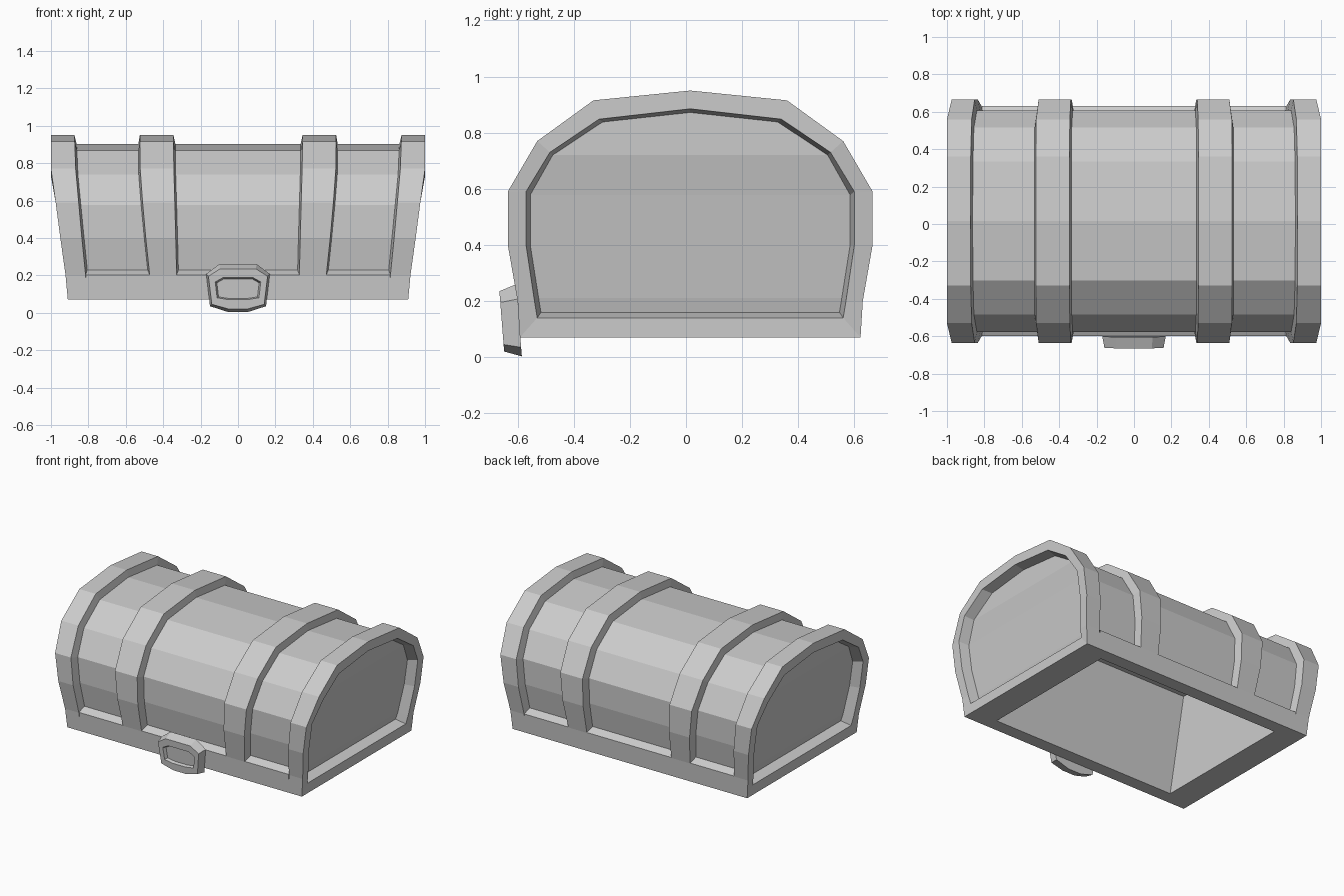
import bpy, bmesh

if "Cube" in bpy.data.objects:
    bpy.data.objects.remove(bpy.data.objects["Cube"])

CY = 0.015  # the arch is centred slightly behind the origin
# half profiles: (half width, z) from bottom edge to crown
OUTER = [(.607, .07), (.615, .2), (.65, .4), (.65, .59), (.545, .77), (.345, .915), (0, .95)]
PANEL = [(.55, .07), (.56, .2), (.592, .4), (.592, .575), (.5, .74), (.318, .867), (0, .902)]
OPEN = [(.545, .14), (.555, .2), (.585, .4), (.585, .59), (.5, .73), (.325, .848), (0, .885)]
SUNK = [(.532, .16), (.54, .21), (.57, .4), (.57, .578), (.49, .72), (.312, .838), (0, .872)]
# x position at each profile level
END = [.91, .922, .95, .975, 1, 1, 1]
EDGE = [.805, .815, .835, .852, .868, .873, .875]
MID_OUT = [.465, .472, .493, .51, .523, .525, .525]
MID_IN = [.327, .328, .333, .338, .343, .345, .345]


def ring(half, xs, dx=0.0, first=0):
    """Full arch from front bottom over the crown to back bottom."""
    pts = [(x + dx, w, z) for (w, z), x in zip(half, xs)][first:]
    return ([(x, CY - w, z) for x, w, z in pts] +
            [(x, CY + w, z) for x, w, z in reversed(pts[:-1])])


def loft(name, rings, closed=False, caps=(), mirror=False, inward=False, recalc=True):
    """Bridge rings with quads; caps are filled by strips between mirrored points."""
    bm = bmesh.new()
    rows = [[bm.verts.new(p) for p in r] for r in rings]
    n = len(rows[0])
    for a, b in zip(rows, rows[1:]):
        for i in range(n if closed else n - 1):
            j = (i + 1) % n
            bm.faces.new((a[i], a[j], b[j], b[i]))
    for c in caps:
        r = rows[c]
        for i in range((n - 1) // 2):
            j = n - 1 - i
            quad = [r[i], r[i + 1], r[j - 1], r[j]]
            bm.faces.new(list(dict.fromkeys(quad)))
    if recalc:
        bmesh.ops.recalc_face_normals(bm, faces=bm.faces)
    if inward:
        bmesh.ops.reverse_faces(bm, faces=bm.faces)
    me = bpy.data.meshes.new(name)
    bm.to_mesh(me)
    bm.free()
    ob = bpy.data.objects.new(name, me)
    bpy.context.collection.objects.link(ob)
    if mirror:
        ob.modifiers.new("Mirror", 'MIRROR')
    return ob


def neg(xs):
    return [-x for x in xs]


# recessed plank surface between the bands
loft("lid_planks", [ring(PANEL, neg(EDGE), first=1), ring(PANEL, EDGE, first=1)])

# end frames with sunken end panels
loft("end_frame", [ring(PANEL, EDGE, -.012), ring(OUTER, EDGE), ring(OUTER, END),
                   ring(OPEN, END), ring(SUNK, END, -.07)],
     closed=True, caps=(-1,), mirror=True)

# two middle bands
loft("middle_band", [ring(PANEL, MID_IN, -.01, 1), ring(OUTER, MID_IN, 0, 1),
                     ring(OUTER, MID_OUT, 0, 1), ring(PANEL, MID_OUT, .008, 1)], mirror=True)

# front and back base rails with sloped ledge
for name, s in (("front_rail", -1), ("back_rail", 1)):
    sec = [(.515, .07), (.607, .07), (.615, .203), (.562, .23)]
    loft(name, [[(x, CY + s * w, z) for w, z in sec] for x in (-.812, .812)])

# underside strips at both ends of the opening
loft("end_underside", [[(x, CY - .515, .07), (x, CY + .515, .07)] for x in (.72, .81)],
     mirror=True, recalc=False)

# hollow inside: tapered box with a flat ceiling
loft("inner_lining", [[(sx * x, CY + sy * w, z) for sx, sy in ((1, 1), (-1, 1), (-1, -1), (1, -1))]
                      for x, w, z in ((.72, .515, .07), (.76, .43, .76))],
     closed=True, caps=(1,), inward=True)


# latch: tilted plate with a sunken centre
def plate(half, y_low, y_high):
    """Right half outline, bottom to top, with y sloping from low to high."""
    z0, z1 = half[0][1], half[-1][1]

    def y(z):
        return y_low + (y_high - y_low) * (z - z0) / (z1 - z0)
    return ([(x, y(z), z) for x, z in half] +
            [(-x, y(z), z) for x, z in reversed(half)])


BACK = [(.05, .003), (.15, .035), (.17, .207), (.1, .26)]
FRONT = [(.05, .02), (.14, .045), (.158, .195), (.095, .235)]
HOLE = [(.05, .07), (.112, .08), (.122, .165), (.08, .188)]
FLOOR = [(.048, .076), (.104, .085), (.113, .16), (.076, .181)]
loft("latch", [plate(BACK, -.585, -.605), plate(FRONT, -.648, -.665),
               plate(HOLE, -.652, -.661), plate(FLOOR, -.63, -.638)],
     closed=True, caps=(0, -1))
